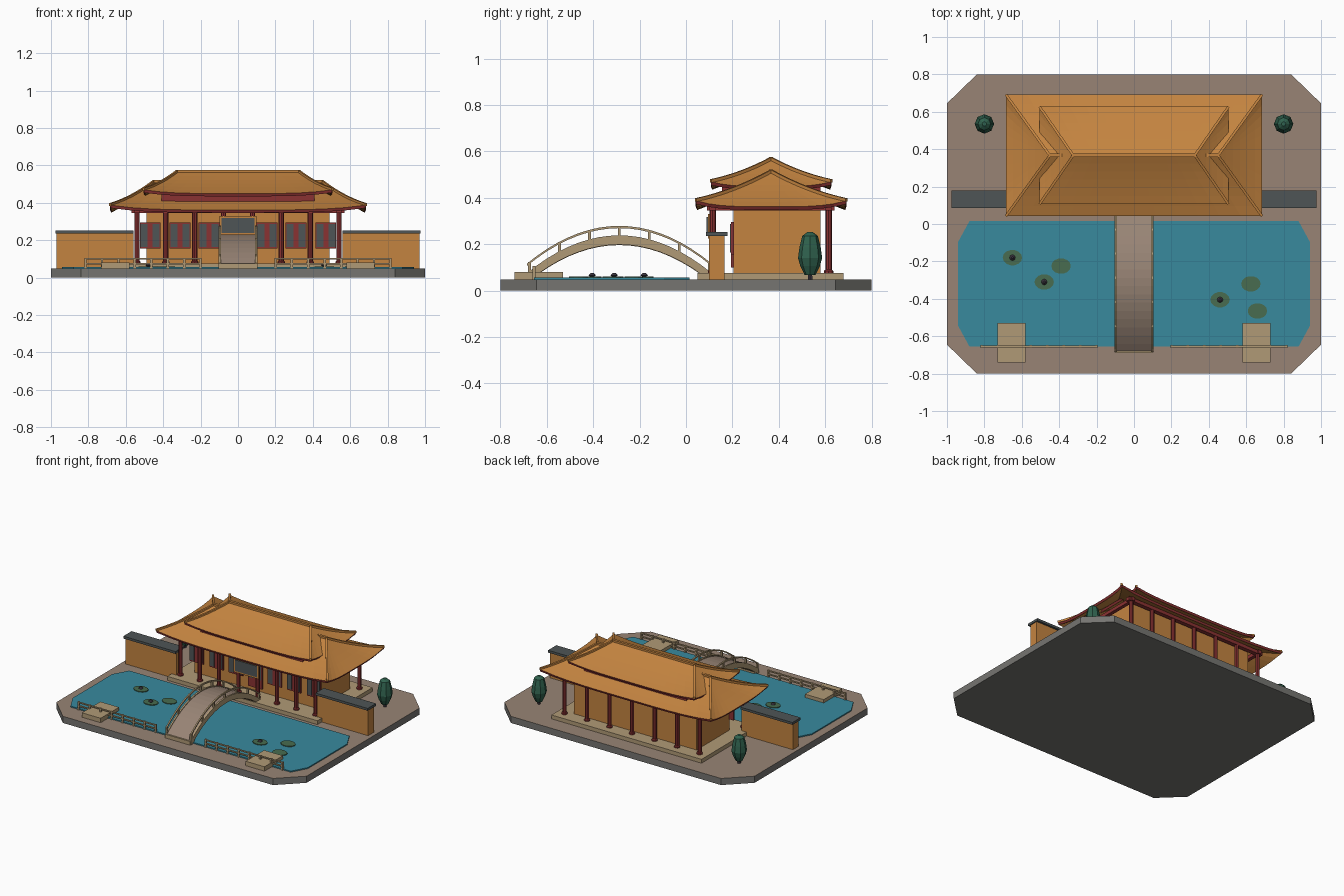
import bpy, bmesh, math
from mathutils import Vector

cube = bpy.data.objects.get("Cube")
if cube:
    bpy.data.objects.remove(cube)


def material(name, *rgb):
    lin = [((c / 255 + 0.055) / 1.055) ** 2.4 for c in rgb] + [1]
    m = bpy.data.materials.new(name)
    m.use_nodes = True
    m.diffuse_color = lin
    m.node_tree.nodes["Principled BSDF"].inputs["Base Color"].default_value = lin
    return m


PAVING = material("taupe paving", 152, 132, 117)
GREY = material("grey stone", 118, 117, 113)
TAN = material("tan stone", 176, 154, 118)
OCHRE = material("ochre", 196, 132, 64)
RED = material("red lacquer", 138, 50, 50)
SLATE = material("slate", 78, 85, 86)
WATER = material("water blue", 56, 138, 158)
LEAF = material("dark green", 48, 98, 78)
PAD = material("lily green", 72, 108, 80)
BUD = material("dark bud", 58, 52, 62)


def finish(name, bm, *mats):
    mesh = bpy.data.meshes.new(name)
    bmesh.ops.recalc_face_normals(bm, faces=bm.faces)
    bm.to_mesh(mesh)
    bm.free()
    ob = bpy.data.objects.new(name, mesh)
    bpy.context.collection.objects.link(ob)
    for m in mats:
        mesh.materials.append(m)
    return ob


def box(name, x0, x1, y0, y1, z0, z1, mat):
    bm = bmesh.new()
    bmesh.ops.create_cube(bm, size=1)
    for v in bm.verts:
        v.co = ((x0 + x1) / 2 + v.co.x * (x1 - x0), (y0 + y1) / 2 + v.co.y * (y1 - y0),
                (z0 + z1) / 2 + v.co.z * (z1 - z0))
    return finish(name, bm, mat)


def octagon(name, hx, y0, y1, cx, cy, z0, z1, side, top):
    pts = [(-hx + cx, y0), (hx - cx, y0), (hx, y0 + cy), (hx, y1 - cy),
           (hx - cx, y1), (-hx + cx, y1), (-hx, y1 - cy), (-hx, y0 + cy)]
    bm = bmesh.new()
    face = bm.faces.new([bm.verts.new((x, y, z0)) for x, y in pts])
    up = bmesh.ops.extrude_face_region(bm, geom=[face])["geom"]
    for g in up:
        if isinstance(g, bmesh.types.BMVert):
            g.co.z = z1
        elif isinstance(g, bmesh.types.BMFace):
            g.material_index = 1
    return finish(name, bm, side, top)


def lathe(name, x, y, profile, sides, mat, sy=1):
    bm = bmesh.new()
    rings = [[bm.verts.new((x + r * math.cos(a), y + sy * r * math.sin(a), z))
              for a in (math.tau * i / sides for i in range(sides))] for r, z in profile]
    for a, b in zip(rings, rings[1:]):
        for i in range(sides):
            j = (i + 1) % sides
            bm.faces.new((a[i], a[j], b[j], b[i]))
    bm.faces.new(rings[0])
    bm.faces.new(rings[-1])
    return finish(name, bm, mat)


def bar(name, pts, w, h, mat):
    # rectangular bar swept along a path
    bm = bmesh.new()
    prev = None
    for i, p in enumerate(pts):
        d = Vector(pts[min(i + 1, len(pts) - 1)]) - Vector(pts[max(i - 1, 0)])
        side = Vector((-d.y, d.x, 0)).normalized() * w / 2
        up = Vector((0, 0, h / 2))
        c = Vector(p)
        ring = [bm.verts.new(c + q) for q in (side + up, side - up, -side - up, up - side)]
        if prev:
            for k in range(4):
                bm.faces.new((prev[k], prev[k - 1], ring[k - 1], ring[k]))
        else:
            bm.faces.new(ring)
        prev = ring
    bm.faces.new(prev)
    return finish(name, bm, mat)


# ground and pond
octagon("base_slab", 1, -0.8, 0.8, 0.16, 0.155, 0, 0.048, GREY, PAVING)
octagon("pond_water", 0.94, -0.655, 0.015, 0.06, 0.11, 0.04, 0.056, WATER, WATER)

# hall
YC = 0.367
box("hall_platform", -0.6, 0.6, 0.05, 0.68, 0.04, 0.076, TAN)
box("hall_walls", -0.49, 0.49, 0.205, 0.58, 0.07, 0.385, OCHRE)
for y, count in ((0.115, 8), (0.615, 7)):
    for i in range(count):
        x = -0.54 + 1.08 * i / (count - 1)
        lathe("column", x, y, [(0.02, 0.07), (0.02, 0.085), (0.014, 0.09), (0.014, 0.37)], 8, RED)
    box("long_beam", -0.57, 0.57, y - 0.015, y + 0.015, 0.345, 0.37, RED)
for s in (-1, 1):
    box("end_beam", s * 0.54 - 0.013, s * 0.54 + 0.013, 0.09, 0.64, 0.345, 0.37, RED)

# lattice doors and name board without writing
for x in (-0.47, -0.31, -0.155, 0, 0.155, 0.31, 0.47):
    box("door_frame", x - 0.055, x + 0.055, 0.194, 0.206, 0.1 if x == 0 else 0.155, 0.295, RED)
    for s in (-1, 1):
        c = x + s * 0.032
        box("door_panel", c - 0.018, c + 0.018, 0.19, 0.196, 0.165, 0.288, SLATE)
box("board_frame", -0.1, 0.1, 0.094, 0.102, 0.225, 0.33, OCHRE)
box("board_panel", -0.088, 0.088, 0.089, 0.095, 0.238, 0.318, SLATE)


# sweeping hipped roofs
def roof(name, ex, hy, rx, ze, zr, lift):
    def point(u, v, t):
        corner = (abs(u) * abs(v)) ** 4
        z = ze + (zr - ze) * (0.8 * t + 0.2 * t * t) + lift * corner * (1 - t) ** 2
        return Vector((u * (ex + (rx - ex) * t), YC + v * hy * (1 - t), z))

    bm = bmesh.new()
    rows, cols = 6, 12
    for axis in (0, 1):
        for s in (-1, 1):
            def at(i, j):
                w = 2 * i / cols - 1
                return bm.verts.new(point(*((w, s) if axis else (s, w)), j / rows))
            grid = [[at(i, j) for i in range(cols + 1)] for j in range(rows + 1)]
            for j in range(rows):
                for i in range(cols):
                    bm.faces.new((grid[j][i], grid[j][i + 1], grid[j + 1][i + 1], grid[j + 1][i]))
    bmesh.ops.remove_doubles(bm, verts=bm.verts, dist=0.0001)
    bmesh.ops.dissolve_degenerate(bm, edges=bm.edges, dist=0.0001)
    ob = finish(name, bm, OCHRE, RED)
    sol = ob.modifiers.new("thickness", "SOLIDIFY")
    sol.thickness = 0.016
    sol.offset = -1
    sol.material_offset_rim = 1
    for u in (-1, 1):
        for v in (-1, 1):
            bar("hip_ridge", [point(u, v, j / 8) + Vector((0, 0, 0.003)) for j in range(9)],
                0.014, 0.014, OCHRE)
    bar("main_ridge", [(-rx - 0.008, YC, zr + 0.003), (rx + 0.008, YC, zr + 0.003)], 0.018, 0.014, OCHRE)


roof("lower_roof", 0.685, 0.325, 0.45, 0.362, 0.512, 0.026)
roof("upper_roof", 0.505, 0.26, 0.325, 0.45, 0.566, 0.02)
box("upper_beam", -0.41, 0.41, 0.155, 0.58, 0.4, 0.446, RED)

# arched bridge
B0, B1 = -0.685, 0.11


def deck(y):
    u = (2 * y - B0 - B1) / (B1 - B0)
    return 0.07 + 0.162 * (1 - u * u)


steps = [B0 + (B1 - B0) * i / 18 for i in range(19)]
bridge = bar("bridge_deck", [(0, y, deck(y) - 0.018) for y in steps], 0.19, 0.036, TAN)
bridge.data.materials.append(PAVING)
for p in bridge.data.polygons:
    if p.normal.z > 0.3:
        p.material_index = 1
for x in (-0.097, 0.097):
    bar("bridge_rail", [(x, y, deck(y) + 0.042) for y in steps], 0.01, 0.01, TAN)
    bar("bridge_curb", [(x, y, deck(y) - 0.014) for y in steps], 0.012, 0.04, TAN)
    for i in range(7):
        y = B0 + 0.01 + (B1 - B0 - 0.02) * i / 6
        box("bridge_post", x - 0.006, x + 0.006, y - 0.006, y + 0.006, deck(y) - 0.02, deck(y) + 0.045, TAN)
box("bridge_foot", -0.1, 0.1, -0.69, -0.64, 0.04, 0.075, TAN)

# mirrored courtyard pieces
for s in (-1, 1):
    def span(name, a, b, *rest):
        box(name, min(s * a, s * b), max(s * a, s * b), *rest)
    span("garden_wall", 0.56, 0.97, 0.1, 0.165, 0.04, 0.237, OCHRE)
    span("wall_cap", 0.56, 0.977, 0.086, 0.18, 0.235, 0.252, SLATE)
    span("landing", 0.58, 0.73, -0.74, -0.53, 0.04, 0.08, TAN)
    for z in (0.075, 0.1):
        span("pond_rail", 0.195, 0.82, -0.66, -0.65, z - 0.004, z + 0.004, TAN)
    for i in range(8):
        x = 0.2 + 0.615 * i / 7
        span("pond_post", x - 0.006, x + 0.006, -0.662, -0.648, 0.04, 0.106, TAN)
    lathe("tree_trunk", s * 0.8, 0.535, [(0.012, 0.04), (0.01, 0.08)], 6, BUD)
    lathe("tree_crown", s * 0.8, 0.535, [(0.024, 0.068), (0.042, 0.105), (0.052, 0.14),
          (0.046, 0.185), (0.034, 0.235), (0.012, 0.252)], 8, LEAF)

# lily pads, some with a bud
for x, y, bud in ((-0.65, -0.18, 1), (-0.48, -0.31, 1), (-0.39, -0.225, 0),
                  (0.46, -0.405, 1), (0.625, -0.32, 0), (0.66, -0.465, 0)):
    lathe("lily_pad", x, y, [(0.052, 0.054), (0.052, 0.061)], 14, PAD, 0.8)
    if bud:
        lathe("lily_bud", x, y, [(0.008, 0.06), (0.016, 0.066), (0.006, 0.076)], 8, BUD)
